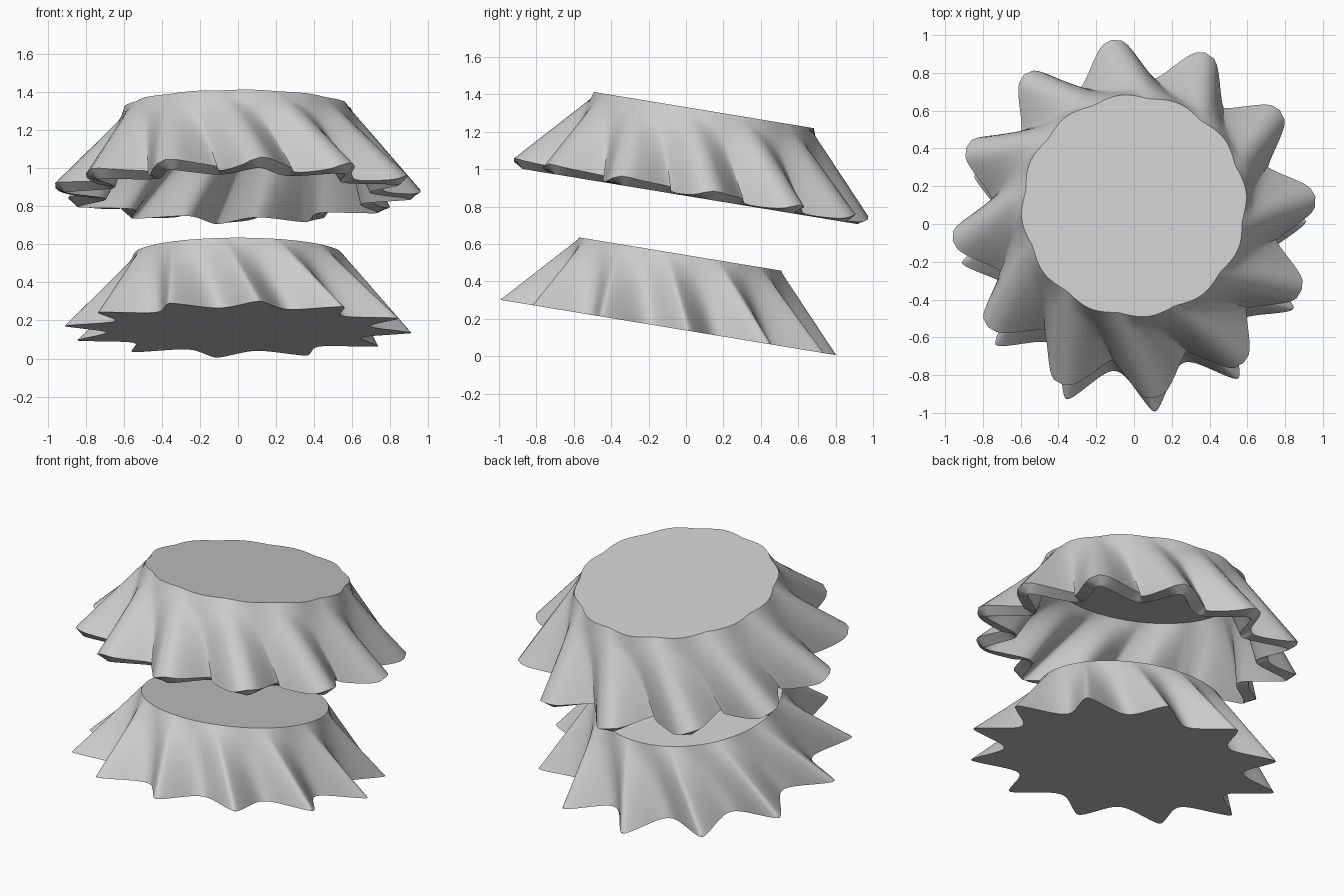
import bpy
import math
from mathutils import Vector

LOBES = 12
PER_LOBE = 40
ROWS = 14
HEIGHT = 0.398
TOP_RADIUS = 0.547
VALLEY, TIP = 0.70, 0.917
TIP_ANGLE = math.radians(7)
TWIST = math.radians(15)
SOFT = 0.12
THICK = 0.07
TILT = math.radians(-9.35)
COUNT = LOBES * PER_LOBE
UP = Vector((0, 0, 1))

cube = bpy.data.objects.get("Cube")
if cube:
    bpy.data.objects.remove(cube, do_unlink=True)

grey = bpy.data.materials.new("light_grey")
grey.use_nodes = True
colour = (0.6, 0.6, 0.6, 1)
grey.diffuse_color = colour
grey.node_tree.nodes["Principled BSDF"].inputs["Base Color"].default_value = colour


def polar(radius, angle, z):
    return Vector((radius * math.cos(angle), radius * math.sin(angle), z))


def wall(a, t):
    """Point on the fluted wall: pointed star at t = 0, twisted circle at t = 1."""
    s = math.sin(LOBES * a / 2)
    dip = (math.sqrt(s * s + SOFT ** 2) - SOFT) / (math.sqrt(1 + SOFT ** 2) - SOFT)
    star = polar(TIP + (VALLEY - TIP) * dip, a + TIP_ANGLE, 0)
    circle = polar(TOP_RADIUS, a + TIP_ANGLE - TWIST, HEIGHT)
    return star.lerp(circle, t)


def normal(a, t):
    e = 0.002
    across = wall(a + e, t) - wall(a - e, t)
    return across.cross(wall(a, t + e) - wall(a, t - e)).normalized()


def ring(t, offset=0.0):
    points = []
    for i in range(COUNT):
        a = math.tau * i / COUNT
        p = wall(a, t)
        if offset:
            n = normal(a, t)
            # mitre the offset where the wall meets the flat top
            p += offset * ((n + UP) / (1 + n.z) if t == 1 else n)
        points.append(p)
    return points


def loft(name, rings, location):
    """Bridge the rings with quads and close both ends with flat caps."""
    verts = [p for r in rings for p in r]
    faces = [list(reversed(range(COUNT)))]
    for k in range(len(rings) - 1):
        lo, hi = k * COUNT, (k + 1) * COUNT
        for i in range(COUNT):
            j = (i + 1) % COUNT
            faces.append((lo + i, lo + j, hi + j, hi + i))
    faces.append(list(range(len(verts) - COUNT, len(verts))))
    mesh = bpy.data.meshes.new(name)
    mesh.from_pydata(verts, [], faces)
    mesh.materials.append(grey)
    obj = bpy.data.objects.new(name, mesh)
    bpy.context.collection.objects.link(obj)
    obj.location = location
    obj.rotation_euler.x = TILT
    bpy.ops.object.select_all(action="DESELECT")
    obj.select_set(True)
    bpy.context.view_layer.objects.active = obj
    bpy.ops.object.shade_smooth_by_angle(angle=math.radians(38))
    return obj


steps = [k / ROWS for k in range(ROWS + 1)]
base = Vector((0, -0.095, 0.153))
axis = Vector((0, -math.sin(TILT), math.cos(TILT)))

# Solid fluted core
loft("fluted_core", [ring(t) for t in steps], base)

# Hollow cover: cavity from ceiling to rim, then outer skin from rim to top
cavity = [ring(t) for t in reversed(steps)]
skin = [ring(t, THICK) for t in steps]
loft("fluted_cover", cavity + skin, base + axis * 0.71)
